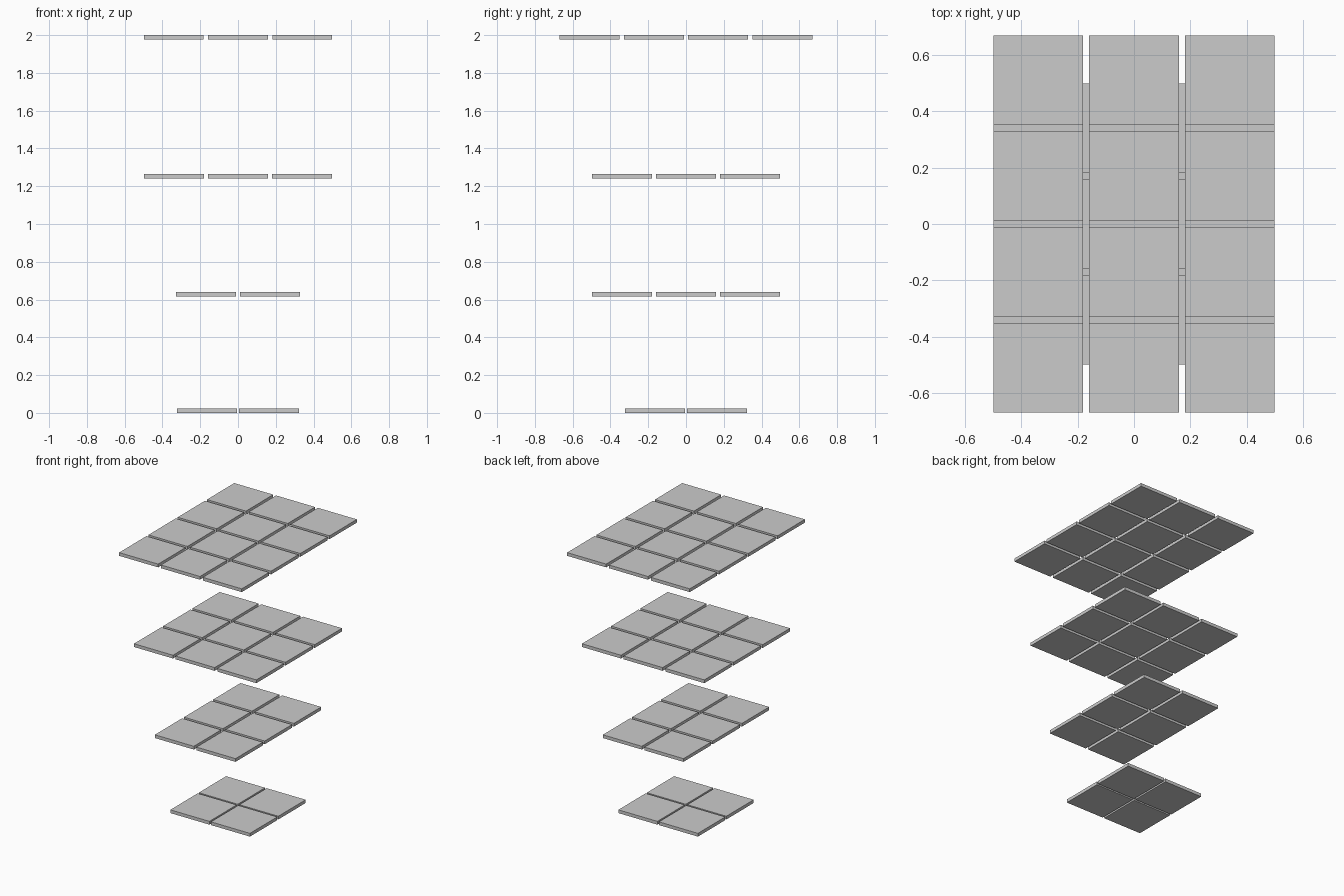
import bpy

if "Cube" in bpy.data.objects:
    bpy.data.objects.remove(bpy.data.objects["Cube"])

TILE = 0.317      # side of one square tile
THICK = 0.024     # tile thickness


def add_tile(name, x, y, z):
    bpy.ops.mesh.primitive_cube_add(size=1, location=(x, y, z))
    tile = bpy.context.object
    tile.name = name
    tile.scale = (TILE, TILE, THICK)


def add_layer(name, cols, rows, z, pitch):
    for i in range(cols):
        for j in range(rows):
            x = (i - (cols - 1) / 2) * pitch
            y = (j - (rows - 1) / 2) * pitch
            add_tile(f"{name}_tile_{i}_{j}", x, y, z)


# four floating layers of square tiles, growing upwards
add_layer("bottom_layer", 2, 2, THICK / 2, 0.33)
add_layer("lower_layer", 2, 3, 0.629, 0.339)
add_layer("upper_layer", 3, 3, 1.253, 0.339)
add_layer("top_layer", 3, 4, 2 - THICK / 2, 0.34)
